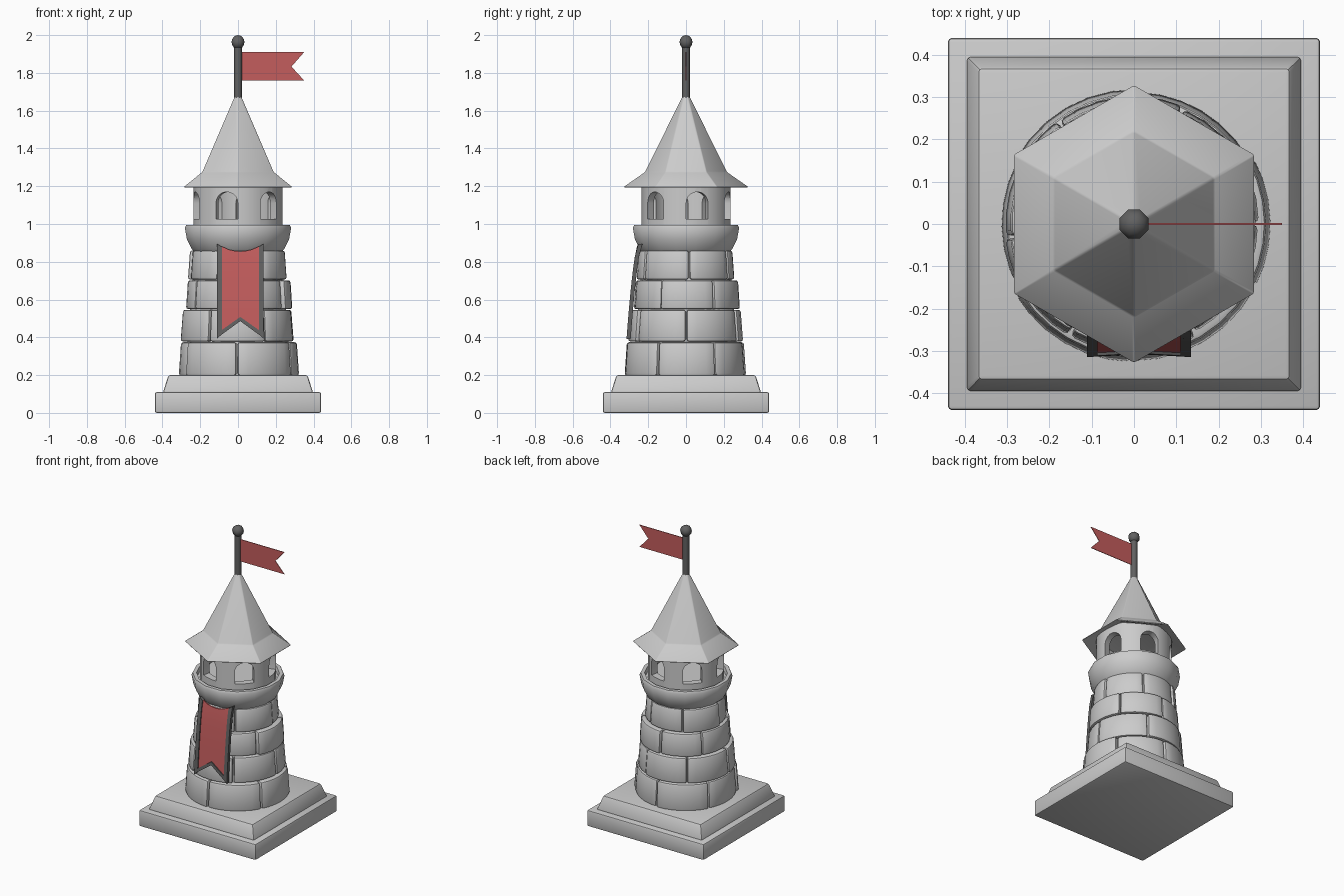
import bpy, bmesh, math, random
from math import sin, cos, pi, radians

if "Cube" in bpy.data.objects:
    bpy.data.objects.remove(bpy.data.objects["Cube"])

random.seed(4)


def material(name, rgb):
    m = bpy.data.materials.new(name)
    m.diffuse_color = (*rgb, 1)
    m.use_nodes = True
    m.node_tree.nodes["Principled BSDF"].inputs["Base Color"].default_value = m.diffuse_color
    return m


RED = material("red_cloth", (0.55, 0.11, 0.11))
DARK = material("dark_metal", (0.12, 0.12, 0.12))


def finish(name, bm, mat=None, bevel=0, smooth=None):
    bmesh.ops.remove_doubles(bm, verts=bm.verts, dist=1e-5)
    bmesh.ops.recalc_face_normals(bm, faces=bm.faces)
    me = bpy.data.meshes.new(name)
    bm.to_mesh(me)
    bm.free()
    ob = bpy.data.objects.new(name, me)
    bpy.context.collection.objects.link(ob)
    if mat:
        me.materials.append(mat)
    bpy.ops.object.select_all(action='DESELECT')
    bpy.context.view_layer.objects.active = ob
    ob.select_set(True)
    if bevel:
        b = ob.modifiers.new("bevel", 'BEVEL')
        b.width, b.segments = bevel, 2
        b.limit_method, b.angle_limit = 'ANGLE', radians(25)
        bpy.ops.object.modifier_apply(modifier="bevel")
    if smooth:
        bpy.ops.object.shade_smooth_by_angle(angle=radians(smooth))
    return ob


def lathe(name, profile, n, phase=0, closed=False, **kw):
    """Revolve (radius, z) points in n steps; closed joins last point to first."""
    bm = bmesh.new()
    rings = [[bm.verts.new((r * cos(phase + 2 * pi * i / n), r * sin(phase + 2 * pi * i / n), z))
              for i in range(n)] for r, z in profile]
    pairs = list(zip(rings, rings[1:])) + ([(rings[-1], rings[0])] if closed else [])
    for a, b in pairs:
        for i in range(n):
            j = (i + 1) % n
            bm.faces.new((a[i], a[j], b[j], b[i]))
    return finish(name, bm, **kw)


def prism(name, pts, y0, y1, **kw):
    """Extrude an (x, z) outline from y0 to y1."""
    bm = bmesh.new()
    face = bm.faces.new([bm.verts.new((x, y0, z)) for x, z in pts])
    ext = bmesh.ops.extrude_face_region(bm, geom=[face])
    for v in ext["geom"]:
        if isinstance(v, bmesh.types.BMVert):
            v.co.y = y1
    return finish(name, bm, **kw)


# Square plinth in two steps
Q = math.sqrt(2)
lathe("base_slab", [(0, 0), (0.44 * Q, 0), (0.44 * Q, 0.11), (0, 0.11)], 4, pi / 4, bevel=0.01, smooth=30)
lathe("base_step", [(0, 0.1), (0.395 * Q, 0.1), (0.395 * Q, 0.115), (0.368 * Q, 0.2), (0, 0.2)],
      4, pi / 4, bevel=0.01, smooth=30)

# Tapered core behind the stone joints
lathe("tower_core", [(0, 0.19), (0.285, 0.19), (0.225, 0.87), (0, 0.87)], 24, smooth=30)


def stone_course(name, z0, z1, r0, r1, start, n=6):
    """Ring of curved, rounded blocks with uneven joints and depth."""
    bm = bmesh.new()
    joints = [start + 60 * k + random.uniform(-5, 5) for k in range(n)]
    joints.append(joints[0] + 360)
    for a0, a1 in zip(joints, joints[1:]):
        a0, a1 = radians(a0 + 0.6), radians(a1 - 0.6)
        push, steps, cols = random.uniform(-0.006, 0.014), 6, []
        for s in range(steps + 1):
            a = a0 + (a1 - a0) * s / steps
            cols.append([bm.verts.new((r * cos(a), r * sin(a), z)) for r, z in
                         ((0.2, z0), (r0 + push, z0), (r1 + push, z1), (0.2, z1))])
        for c, d in zip(cols, cols[1:]):
            for k in range(4):
                m = (k + 1) % 4
                bm.faces.new((c[k], c[m], d[m], d[k]))
        bm.faces.new(cols[0])
        bm.faces.new(cols[-1])
    return finish(name, bm, bevel=0.012, smooth=40)


courses = [(0.198, 0.374, 0.314, 0.302, -147), (0.378, 0.546, 0.296, 0.283, -117),
           (0.549, 0.702, 0.275, 0.265, -150), (0.706, 0.86, 0.256, 0.245, -120)]
for i, c in enumerate(courses):
    stone_course(f"stone_course_{i + 1}", *c)

# Flared balcony ring with a low lip and a floor
lathe("balcony", [(0, 0.85), (0.232, 0.85), (0.25, 0.868), (0.276, 0.92), (0.287, 0.98), (0.28, 0.995),
                  (0.256, 0.995), (0.25, 0.97), (0, 0.97)], 16, pi / 16, smooth=35)

# Lookout drum pierced by six arched windows (three cutters going right through)
drum = lathe("lookout_drum", [(0.235, 0.96), (0.235, 1.225), (0.19, 1.225), (0.19, 0.96)], 36,
             closed=True)
arch = [(-0.06, 1.027), (0.06, 1.027)] + [(0.06 * cos(pi * k / 10), 1.11 + 0.06 * sin(pi * k / 10))
                                          for k in range(11)]
for k in range(3):
    cutter = prism("window_cutter", arch, -0.4, 0.4)
    cutter.rotation_euler.z = radians(-15 + 60 * k)
    cutter.hide_render = True
    bpy.context.view_layer.update()
    mod = drum.modifiers.new("window", 'BOOLEAN')
    mod.object, mod.solver = cutter, 'EXACT'
    bpy.context.view_layer.objects.active = drum
    bpy.ops.object.modifier_apply(modifier="window")
    bpy.data.objects.remove(cutter)
bpy.ops.object.select_all(action='DESELECT')
drum.select_set(True)
bpy.ops.object.shade_smooth_by_angle(angle=radians(30))

# Lookout floor
lathe("lookout_floor", [(0, 0.96), (0.2, 0.96), (0.2, 1.02), (0, 1.02)], 36, smooth=30)

# Six-sided roof with flared eaves, hollow underneath
lathe("roof", [(0, 1.68), (0.02, 1.675), (0.218, 1.275), (0.33, 1.197), (0.322, 1.192),
               (0.24, 1.225), (0, 1.225)], 6, pi / 6, bevel=0.008, smooth=25)

# Flagpole, finial and swallow-tailed flag
lathe("flagpole", [(0, 1.64), (0.021, 1.64), (0.021, 1.945), (0, 1.945)], 10, mat=DARK, smooth=40)
lathe("pole_ball", [(0.037 * sin(pi * k / 8), 1.963 - 0.037 * cos(pi * k / 8)) for k in range(9)],
      8, pi / 8, mat=DARK, smooth=50)
prism("flag", [(0.015, 1.76), (0.35, 1.76), (0.283, 1.833), (0.35, 1.91), (0.015, 1.91)],
      -0.002, 0.002, mat=RED)


def hanging(name, columns, front, thick, mat, rows=8):
    """Cloth strip from (x, top, bottom) columns, draped down the tower face."""
    bm, grid = bmesh.new(), []
    for x, top, bot in columns:
        col = []
        for r in range(rows + 1):
            z = top + (bot - top) * r / rows
            t = max(0, (0.895 - z) / 0.505)
            y = -0.252 - 0.063 * t ** 0.6 + front
            col.append((bm.verts.new((x, y, z)), bm.verts.new((x, y + thick, z))))
        grid.append(col)
    for a, b in zip(grid, grid[1:]):
        for r in range(rows):
            for s in (0, 1):
                bm.faces.new((a[r][s], a[r + 1][s], b[r + 1][s], b[r][s]))
        for r in (0, rows):
            bm.faces.new((a[r][0], a[r][1], b[r][1], b[r][0]))
    for c in (grid[0], grid[-1]):
        for r in range(rows):
            bm.faces.new((c[r][0], c[r][1], c[r + 1][1], c[r + 1][0]))
    return finish(name, bm, mat=mat, smooth=30)


# Front banner: red cloth with sagging top and notched foot, framed in dark trim
MID = 0.012
hanging("banner_cloth", [(MID + u * 0.1, 0.855 + 0.027 * u * u, 0.5 - 0.078 * abs(u))
                         for u in (-1, -0.6, -0.3, 0, 0.3, 0.6, 1)], 0.007, 0.008, RED)
for side, s in (("left", -1), ("right", 1)):
    hanging(f"banner_trim_{side}", [(MID + s * 0.123, 0.895, 0.392), (MID + s * 0.098, 0.88, 0.416)],
            0, 0.022, DARK)
hanging("banner_trim_foot", [(MID - 0.099, 0.438, 0.414), (MID, 0.508, 0.486), (MID + 0.099, 0.438, 0.414)],
        0, 0.022, DARK, rows=1)
